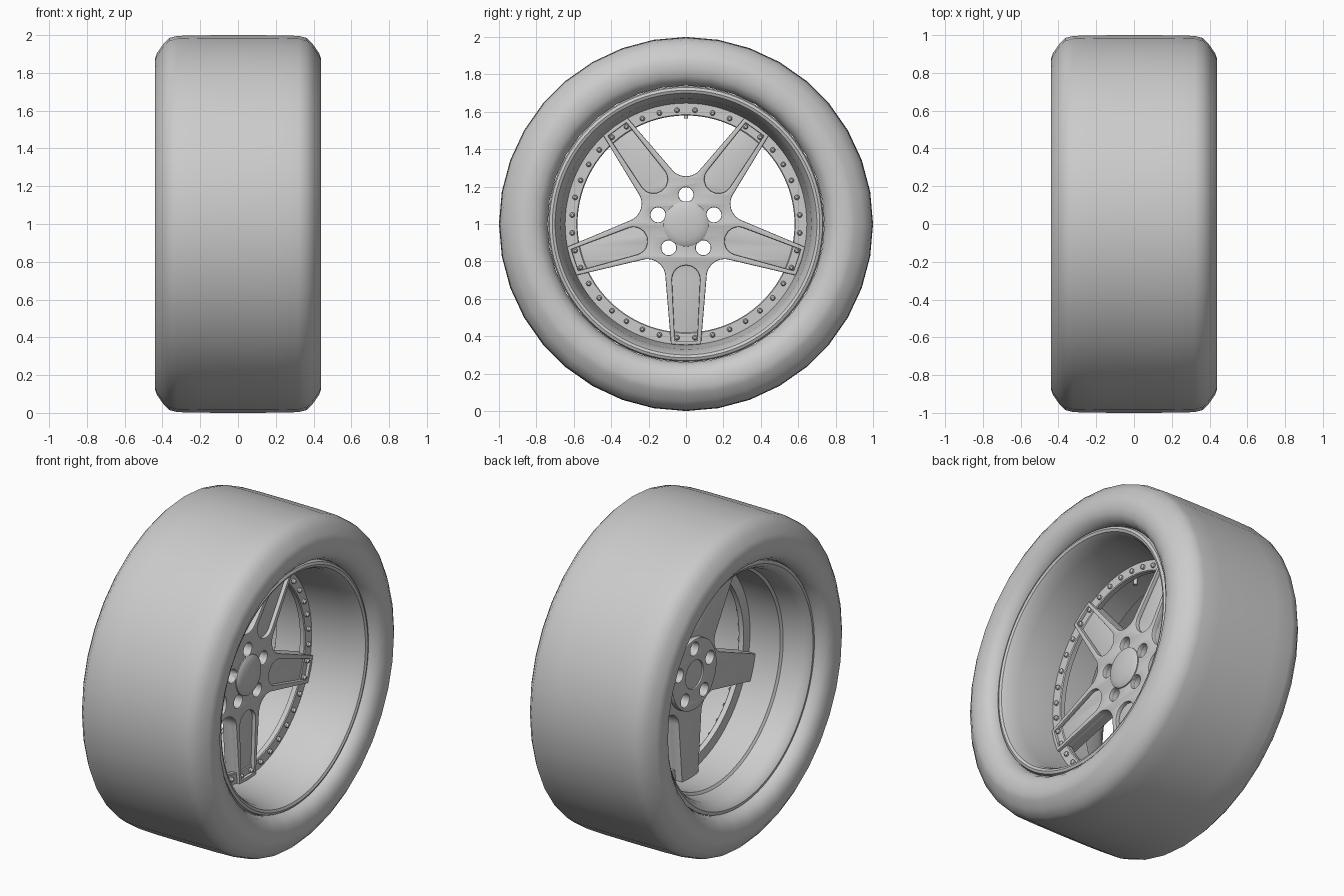
import bpy, bmesh
from math import sin, cos, pi, radians
from mathutils import Matrix

if "Cube" in bpy.data.objects:
    bpy.data.objects.remove(bpy.data.objects["Cube"])

# wheel axis is world X, hub centre at z = 1; local (x, y, z) -> world (y, z, x)
TO_WHEEL = Matrix(((0, 0, 1, 0), (1, 0, 0, 0), (0, 1, 0, 1), (0, 0, 0, 1)))


def finish(name, bm, angle=35):
    bmesh.ops.recalc_face_normals(bm, faces=bm.faces[:])
    me = bpy.data.meshes.new(name)
    bm.to_mesh(me)
    bm.free()
    ob = bpy.data.objects.new(name, me)
    bpy.context.collection.objects.link(ob)
    bpy.ops.object.select_all(action='DESELECT')
    ob.select_set(True)
    bpy.context.view_layer.objects.active = ob
    bpy.ops.object.shade_smooth_by_angle(angle=radians(angle))
    return ob


def lathe(name, profile, segs, closed=True, angle=35):
    """Spin (x, radius) points about the wheel axis."""
    bm = bmesh.new()
    rings = []
    for x, r in profile:
        if r == 0:
            rings.append([bm.verts.new((x, 0, 1))] * segs)
        else:
            rings.append([bm.verts.new((x, r * sin(2 * pi * i / segs), 1 + r * cos(2 * pi * i / segs)))
                          for i in range(segs)])
    n = len(rings)
    for k in range(n if closed else n - 1):
        a, b = rings[k], rings[(k + 1) % n]
        for i in range(segs):
            j = (i + 1) % segs
            quad = list(dict.fromkeys((a[i], a[j], b[j], b[i])))
            if len(quad) > 2:
                bm.faces.new(quad)
    return finish(name, bm, angle)


def plate(name, loops, x0, x1, bevel=0.006):
    """Filled 2D outlines (with holes) extruded from x0 to x1 along the axis."""
    cu = bpy.data.curves.new(name, 'CURVE')
    cu.dimensions = '2D'
    cu.fill_mode = 'BOTH'
    cu.extrude = (x1 - x0) / 2 - bevel
    cu.bevel_depth = bevel
    cu.bevel_resolution = 1
    cu.offset = -bevel
    for loop in loops:
        sp = cu.splines.new('POLY')
        sp.points.add(len(loop) - 1)
        for p, (u, v) in zip(sp.points, loop):
            p.co = (u, v, 0, 1)
        sp.use_cyclic_u = True
    tmp = bpy.data.objects.new(name + "_outline", cu)
    bpy.context.collection.objects.link(tmp)
    me = bpy.data.meshes.new_from_object(tmp.evaluated_get(bpy.context.evaluated_depsgraph_get()))
    bm = bmesh.new()
    bm.from_mesh(me)
    bpy.data.objects.remove(tmp)
    bpy.data.meshes.remove(me)
    bmesh.ops.remove_doubles(bm, verts=bm.verts[:], dist=1e-5)
    bm.transform(TO_WHEEL @ Matrix.Translation((0, 0, (x0 + x1) / 2)))
    return finish(name, bm)


def turn(pts, a):
    return [(u * cos(a) - v * sin(a), u * sin(a) + v * cos(a)) for u, v in pts]


def circle(r, u=0, v=0, n=24):
    return [(u + r * cos(2 * pi * i / n), v + r * sin(2 * pi * i / n)) for i in range(n)]


# tire: half profile mirrored across the tread centre
half = [(0.20, 0.999), (0.32, 0.996), (0.365, 0.985), (0.40, 0.947), (0.43, 0.903),
        (0.44, 0.875), (0.44, 0.83), (0.43, 0.79), (0.405, 0.758), (0.365, 0.74)]
lathe("tire", [(-x, r) for x, r in reversed(half)] + [(0, 1.0)] + half, 36, angle=50)

# rim barrel: deep front dish, stepped back half
lathe("rim_barrel", [
    (0.36, 0.737), (0.378, 0.73), (0.385, 0.715), (0.378, 0.70), (0.35, 0.685), (0.28, 0.67),
    (0.15, 0.655), (0.04, 0.645), (-0.19, 0.645), (-0.20, 0.66), (-0.31, 0.675),
    (-0.35, 0.695), (-0.365, 0.715), (-0.36, 0.735), (-0.335, 0.737),
    (-0.30, 0.70), (-0.18, 0.675), (0.04, 0.675), (0.28, 0.70)], 96)

# bolted ring that carries the spokes
lathe("bolt_ring", [(0.015, 0.582), (0.045, 0.58), (0.05, 0.585), (0.05, 0.65), (0.015, 0.65)], 96)

# five-spoke star outline with round fillets between spokes
SPOKES = [radians(-90 + 72 * k) for k in range(5)]
d, rad = 0.352, 0.097
star = []
for a in SPOKES:
    star += turn([(0.643, -0.08), (0.648, 0), (0.643, 0.08)], a)
    arc = [(d + rad * cos(pi + radians(t)), rad * sin(pi + radians(t))) for t in range(54, -55, -9)]
    star += turn(arc, a + radians(36))
lugs = [turn(circle(0.04, 0.157), a + radians(36))for a in SPOKES]

# spoke pocket: round inner end, open tapered sides
pocket = [(0.295 - 0.075 * cos(radians(t)), 0.075 * sin(radians(t))) for t in (-90, -75, -60, -45, -25, 0, 25, 45, 60, 75, 90)]
pocket += [(0.625, 0.06), (0.625, -0.06)]
pockets = [turn(pocket, a) for a in SPOKES]

plate("spoke_backs", [star] + lugs, -0.03, 0.045)
plate("spoke_faces", [star] + lugs + pockets, 0.03, 0.068)
plate("hub_back", [circle(0.215, n=48), circle(0.085, n=32)] + lugs, -0.06, -0.02)

# domed centre cap
lathe("center_cap", [(-0.05, 0), (-0.05, 0.10), (0.06, 0.12), (0.074, 0.12), (0.08, 0.112),
                     (0.088, 0.085), (0.094, 0.045), (0.096, 0)], 48, closed=False)

# ring of small bolts with domed heads
bm = bmesh.new()
for k in range(40):
    a = radians(9 * k + 4.5)
    place = TO_WHEEL @ Matrix.Translation((0.61 * cos(a), 0.61 * sin(a), 0))
    for z, r1, r2, h in ((0.05, 0.014, 0.014, 0.02), (0.065, 0.014, 0.007, 0.01)):
        bmesh.ops.create_cone(bm, cap_ends=True, segments=12, radius1=r1, radius2=r2, depth=h,
                              matrix=place @ Matrix.Translation((0, 0, z)))
finish("ring_bolts", bm)

# valve stem at the top of the barrel
bm = bmesh.new()
bmesh.ops.create_cone(bm, cap_ends=True, segments=16, radius1=0.012, radius2=0.012, depth=0.09,
                      matrix=Matrix.Translation((-0.01, 0, 1.61)))
finish("valve_stem", bm)
